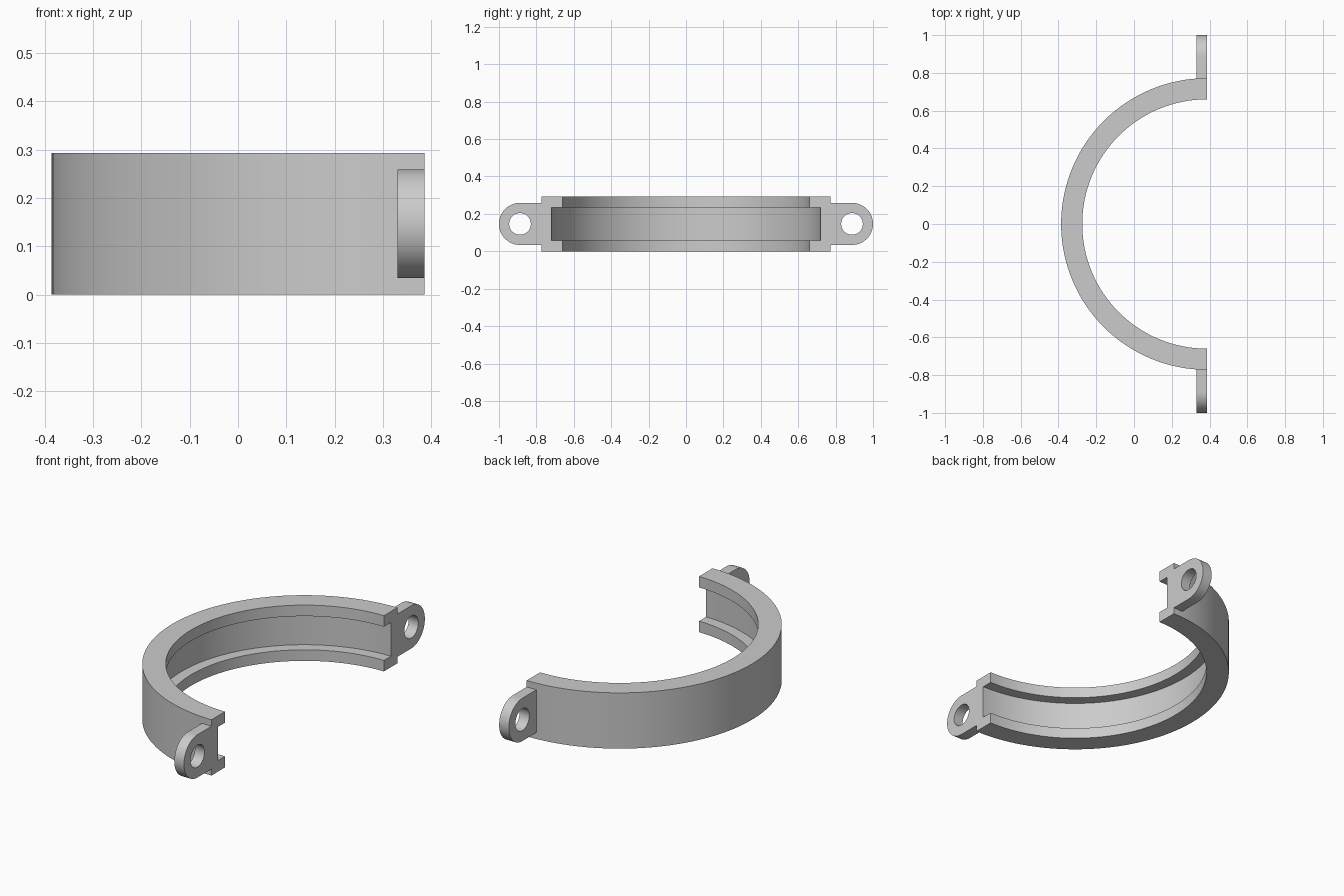
import bpy, bmesh
from math import pi, cos, sin
from mathutils import Matrix, Vector

if "Cube" in bpy.data.objects:
    bpy.data.objects.remove(bpy.data.objects["Cube"])

END_X = 0.386        # flat mating plane of the half clamp
HEIGHT = 0.293
MID_Z = HEIGHT / 2

grey = bpy.data.materials.new("plain grey")
grey.use_nodes = True
colour = (0.6, 0.6, 0.6, 1)
grey.diffuse_color = colour
grey.node_tree.nodes["Principled BSDF"].inputs["Base Color"].default_value = colour


def finish(name, bm):
    bmesh.ops.recalc_face_normals(bm, faces=bm.faces)
    mesh = bpy.data.meshes.new(name)
    bm.to_mesh(mesh)
    bm.free()
    mesh.materials.append(grey)
    obj = bpy.data.objects.new(name, mesh)
    bpy.context.collection.objects.link(obj)
    bpy.ops.object.select_all(action='DESELECT')
    obj.select_set(True)
    bpy.context.view_layer.objects.active = obj
    bpy.ops.object.shade_smooth_by_angle(angle=pi / 6)
    return obj


# Half ring: a C-shaped section with an inner groove, turned half a circle
R_OUT, R_IN, R_GROOVE, LIP = 0.772, 0.66, 0.718, 0.058
section = [(R_OUT, 0), (R_OUT, HEIGHT), (R_IN, HEIGHT), (R_IN, HEIGHT - LIP),
           (R_GROOVE, HEIGHT - LIP), (R_GROOVE, LIP), (R_IN, LIP), (R_IN, 0)]
bm = bmesh.new()
start = bm.faces.new([bm.verts.new((END_X, r, z)) for r, z in section])
turned = bmesh.ops.spin(bm, geom=start.verts[:] + start.edges[:],
                        cent=(END_X, 0, 0), axis=(0, 0, 1), angle=pi, steps=64)
end_edges = [e for e in turned["geom_last"] if isinstance(e, bmesh.types.BMEdge)]
bmesh.ops.contextual_create(bm, geom=end_edges)
finish("half_ring", bm)

# Ears: round-ended plates with a bolt hole, one at each end
EAR_R, HOLE_R, THICK = 0.1125, 0.058, 0.056
EAR_Y, ROOT_Y = 1 - EAR_R, 0.765
STEPS = 32


def closed_loop(bm, points):
    verts = [bm.verts.new((END_X, y, z)) for y, z in points]
    return [bm.edges.new((a, b)) for a, b in zip(verts, verts[1:] + verts[:1])]


def arc(radius, first, sweep, count):
    angles = [first + sweep * i / STEPS for i in range(count)]
    return [(EAR_Y + radius * cos(a), MID_Z + radius * sin(a)) for a in angles]


def ear(name, side):
    bm = bmesh.new()
    outline = arc(EAR_R, -pi / 2, pi, STEPS + 1)
    outline += [(ROOT_Y, MID_Z + EAR_R), (ROOT_Y, MID_Z - EAR_R)]
    edges = closed_loop(bm, outline) + closed_loop(bm, arc(HOLE_R, 0, 2 * pi, STEPS))
    bmesh.ops.triangle_fill(bm, edges=edges, use_beauty=True, normal=(1, 0, 0))
    plate = bmesh.ops.extrude_face_region(bm, geom=bm.faces[:], use_keep_orig=True)
    moved = [v for v in plate["geom"] if isinstance(v, bmesh.types.BMVert)]
    bmesh.ops.translate(bm, verts=moved, vec=(-THICK, 0, 0))
    bmesh.ops.transform(bm, verts=bm.verts, matrix=Matrix.Diagonal((1, side, 1, 1)))
    finish(name, bm)


ear("back_ear", 1)
ear("front_ear", -1)
